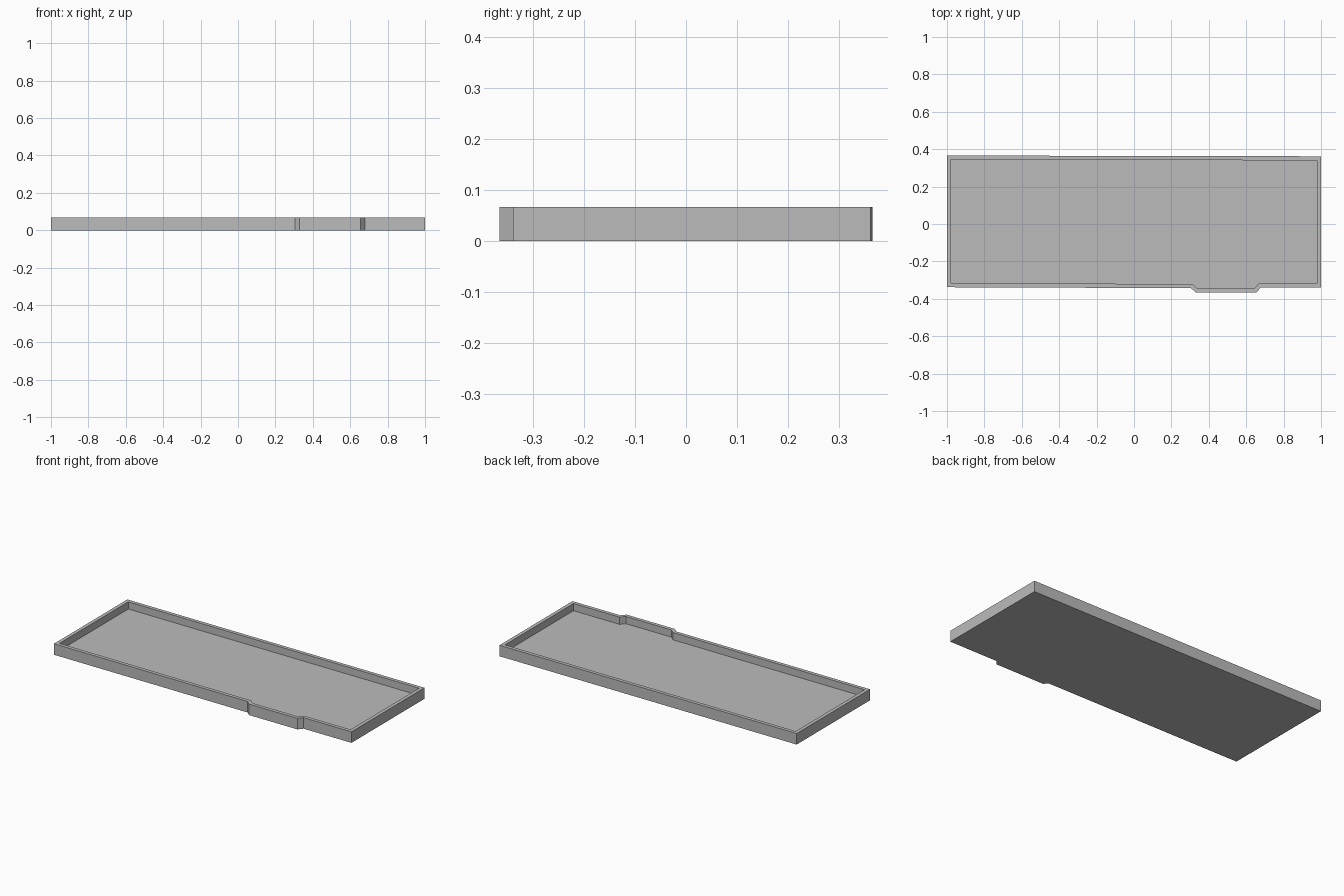
import bpy
import bmesh

if "Cube" in bpy.data.objects:
    bpy.data.objects.remove(bpy.data.objects["Cube"], do_unlink=True)

HEIGHT = 0.067
FLOOR = 0.023
WALL = 0.022

# Plain grey for the whole tray
grey = bpy.data.materials.new("grey")
grey.use_nodes = True
colour = (0.5, 0.5, 0.5, 1)
grey.diffuse_color = colour
grey.node_tree.nodes["Principled BSDF"].inputs["Base Color"].default_value = colour

# Outer outline, counter-clockwise, with the bump on the front edge
outline = [(-1, -0.338), (0.305, -0.343), (0.33, -0.366), (0.655, -0.366),
           (0.678, -0.339), (1, -0.339), (1, 0.362), (-1, 0.366)]

bm = bmesh.new()
base = bm.faces.new([bm.verts.new((x, y, 0)) for x, y in outline])

# Solid slab
result = bmesh.ops.extrude_face_region(bm, geom=[base], use_keep_orig=True)
top = next(g for g in result["geom"] if isinstance(g, bmesh.types.BMFace))
bmesh.ops.translate(bm, vec=(0, 0, HEIGHT),
                    verts=[g for g in result["geom"] if isinstance(g, bmesh.types.BMVert)])
bmesh.ops.recalc_face_normals(bm, faces=bm.faces)

# Rim around the edge, then the recessed floor
bmesh.ops.inset_region(bm, faces=[top], thickness=WALL, use_even_offset=True)
result = bmesh.ops.extrude_face_region(bm, geom=[top])
bmesh.ops.translate(bm, vec=(0, 0, FLOOR - HEIGHT),
                    verts=[g for g in result["geom"] if isinstance(g, bmesh.types.BMVert)])
if top.is_valid:
    bmesh.ops.delete(bm, geom=[top], context="FACES_ONLY")
bmesh.ops.recalc_face_normals(bm, faces=bm.faces)

mesh = bpy.data.meshes.new("tray")
bm.to_mesh(mesh)
bm.free()
mesh.materials.append(grey)
tray = bpy.data.objects.new("tray", mesh)
bpy.context.collection.objects.link(tray)
